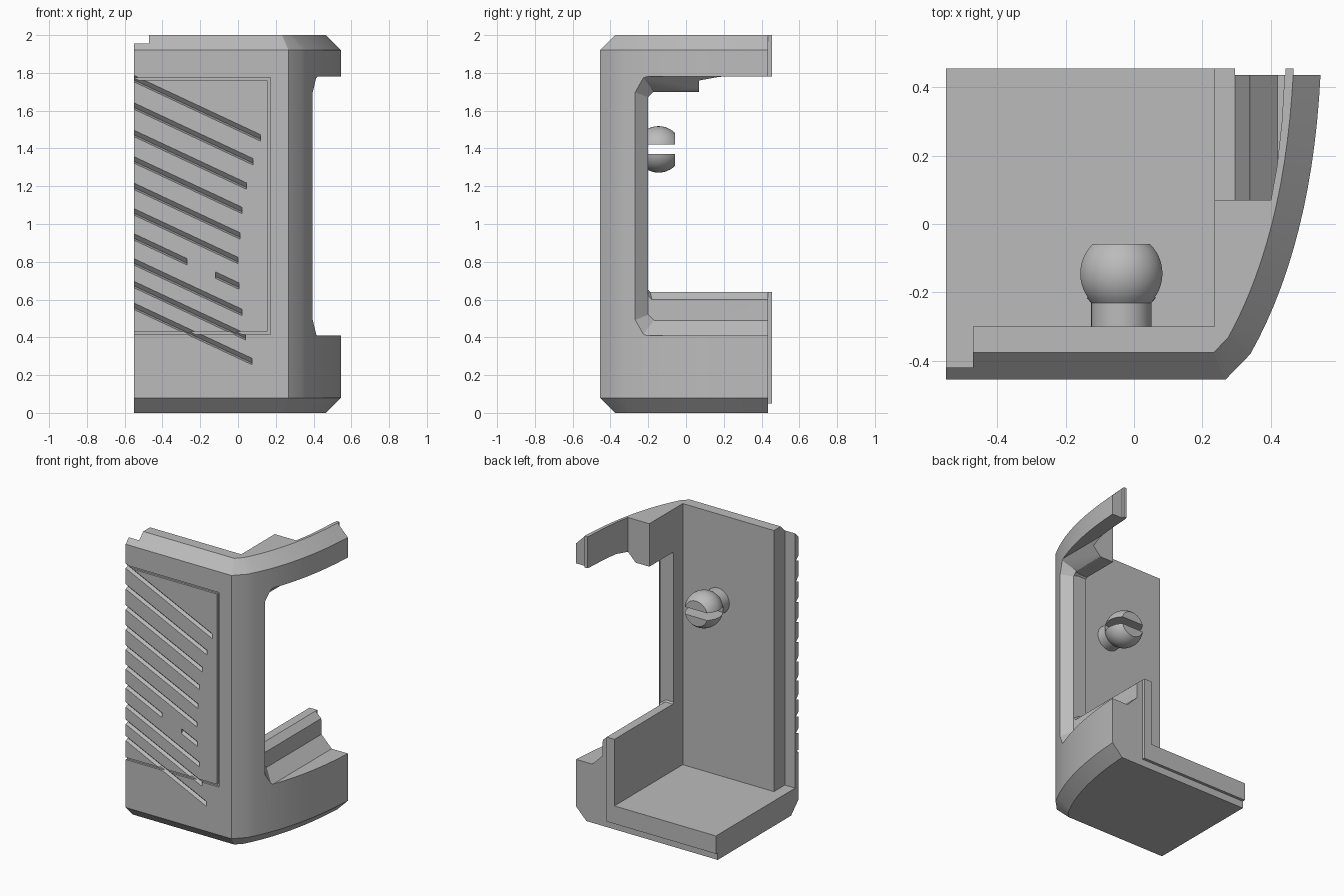
import bpy, bmesh
from math import sin, cos, pi
from mathutils import Vector

old = bpy.data.objects.get("Cube")
if old:
    bpy.data.objects.remove(old, do_unlink=True)

grey = bpy.data.materials.new("plain_grey")
grey.use_nodes = True
grey.diffuse_color = (0.5, 0.5, 0.5, 1)
grey.node_tree.nodes["Principled BSDF"].inputs["Base Color"].default_value = (0.5, 0.5, 0.5, 1)


def loft(name, rings, triangulate=False):
    """Closed solid through rings of equally many points."""
    bm = bmesh.new()
    loops = [[bm.verts.new(p) for p in ring] for ring in rings]
    n = len(loops[0])
    for a, b in zip(loops, loops[1:]):
        for i in range(n):
            j = (i + 1) % n
            bm.faces.new((a[i], a[j], b[j], b[i]))
    bm.faces.new(loops[0][::-1])
    bm.faces.new(loops[-1])
    if triangulate:
        bmesh.ops.triangulate(bm, faces=bm.faces[:])
    bmesh.ops.recalc_face_normals(bm, faces=bm.faces[:])
    mesh = bpy.data.meshes.new(name)
    bm.to_mesh(mesh)
    bm.free()
    mesh.materials.append(grey)
    obj = bpy.data.objects.new(name, mesh)
    bpy.context.collection.objects.link(obj)
    return obj


def prism_y(name, pts, y0, y1):
    return loft(name, [[(x, y, z) for x, z in pts] for y in (y0, y1)])


def prism_z(name, pts, z0, z1):
    return loft(name, [[(x, y, z) for x, y in pts] for z in (z0, z1)])


def box_pts(a0, b0, a1, b1):
    return [(a0, b0), (a1, b0), (a1, b1), (a0, b1)]


def activate(obj):
    bpy.ops.object.select_all(action='DESELECT')
    obj.select_set(True)
    bpy.context.view_layer.objects.active = obj


def cut(obj, cutter):
    mod = obj.modifiers.new("cut", 'BOOLEAN')
    mod.operation = 'DIFFERENCE'
    mod.solver = 'EXACT'
    mod.object = cutter
    activate(obj)
    bpy.ops.object.modifier_apply(modifier=mod.name)
    bpy.data.objects.remove(cutter, do_unlink=True)


def smooth(obj, angle=0.45):
    activate(obj)
    bpy.ops.object.shade_smooth_by_angle(angle=angle)


# Outer outline: flat front, chamfered corner, bowed side
LEFT, FRONT, BACK = -0.55, -0.455, 0.435
corner = [Vector(p) for p in ((LEFT, FRONT), (0.267, FRONT), (0.34, -0.38))]
p0, p1, p2 = Vector((0.34, -0.38)), Vector((0.52, -0.06)), Vector((0.545, BACK))
bow = [p0 * (1 - t) ** 2 + p1 * 2 * t * (1 - t) + p2 * t * t
       for t in (i / 14 for i in range(1, 15))]
outline = corner + bow


def inset(d):
    """Outline moved inwards by d, closed along the back and left."""
    normals = []
    for a, b in zip(outline, outline[1:]):
        e = (b - a).normalized()
        normals.append(Vector((e.y, -e.x)))
    pts = []
    for i, p in enumerate(outline):
        n1 = normals[max(i - 1, 0)]
        n2 = normals[min(i, len(normals) - 1)]
        pts.append(p - d * (n1 + n2) / (1 + n1.dot(n2)))
    pts[-1].y = BACK
    return [tuple(p) for p in pts] + [(LEFT, BACK)]


shell = loft("shell", [[(x, y, z) for x, y in inset(d)]
                       for z, d in ((0, 0.08), (0.08, 0), (1.92, 0), (2, 0.08))])

# Hollow inside, thin left edge of the front wall, thin upper side arm
FLOOR = 0.175
cut(shell, prism_z("hollow", box_pts(-1, -0.3, 0.235, 1), FLOOR, 3))
cut(shell, prism_z("edge_rebate", box_pts(-1, -0.42, -0.47, 1), FLOOR, 3))
arm_inside = [(0.1, 0.07), (0.4, 0.07), (0.418, 0.17), (0.432, 0.3), (0.444, 0.5), (0.1, 0.5)]
cut(shell, prism_z("arm_relief", arm_inside, 1.2, 3))

# Side opening with stepped sill and flared outer edge
opening = []
for x, y, z0, z1, c in ((0.1, -0.2, 0.64, 1.7, 0.01), (0.295, -0.2, 0.64, 1.7, 0.01),
                        (0.339, -0.2, 0.6, 1.7, 0.02), (0.341, -0.2, 0.49, 1.701, 0.03),
                        (0.42, -0.3, 0.41, 1.78, 0.07), (0.8, -0.3, 0.41, 1.78, 0.07)):
    opening.append([(x, y, z0 + c), (x, y + c, z0), (x, 1, z0),
                    (x, 1, z1), (x, y + c, z1), (x, y, z1 - c)])
cut(shell, loft("side_opening", opening, triangulate=True))

# Panel border groove on the front
border = [(-0.7, 1.775), (0.172, 1.775), (0.172, 0.415), (-0.7, 0.415),
          (-0.7, 0.43), (0.157, 0.43), (0.157, 1.76), (-0.7, 1.76)]
cut(shell, prism_y("panel_border", border, -0.6, FRONT + 0.014))

# Slanted V grooves: start x, height at the left edge, end x
SLOPE = -0.468
grooves = [(-0.6, 1.77, 0.12), (-0.6, 1.625, 0.08), (-0.6, 1.48, 0.045),
           (-0.6, 1.34, 0.02), (-0.6, 1.2, 0.01), (-0.6, 1.065, 0),
           (-0.6, 0.932, -0.27), (-0.12, 0.932, 0.005), (-0.6, 0.8, 0.02),
           (-0.6, 0.68, 0.04), (-0.6, 0.565, 0.075)]
for xa, z_left, xb in grooves:
    rings = []
    for x in (xa, xb):
        z = z_left + SLOPE * (x - LEFT)
        rings.append([(x, FRONT - 0.01, z + 0.026), (x, FRONT + 0.025, z - 0.008),
                      (x, FRONT - 0.01, z - 0.022)])
    cut(shell, loft("groove", rings))
smooth(shell)

# Joining lips along the back
prism_y("lower_lip", [(LEFT, 0.05), (0.295, 0.05), (0.295, 0.64), (0.235, 0.64),
                      (0.235, FLOOR), (LEFT, FLOOR)], BACK, 0.455)
prism_y("upper_lip", box_pts(0.443, 1.78, 0.466, 2), BACK, 0.455)

# Ball stud inside: neck and slotted ball, turned around the y axis
R, CX, CY, CZ = 0.123, -0.037, -0.145, 1.395
turned = [(0.088, -0.305), (0.088, CY - R * cos(0.797))]
turned += [(R * sin(a), CY - R * cos(a)) for a in (0.797 + 1.55 * i / 12 for i in range(13))]
turned = [p for i, p in enumerate(turned) if i != 2]
SEG = 40
stud = loft("ball_stud", [[(CX + r * cos(2 * pi * k / SEG), y, CZ + r * sin(2 * pi * k / SEG))
                           for k in range(SEG)] for r, y in turned])
cut(stud, prism_y("stud_slot", box_pts(-0.5, 1.37, 0.5, 1.42), -0.215, 0.2))
smooth(stud, 0.6)
